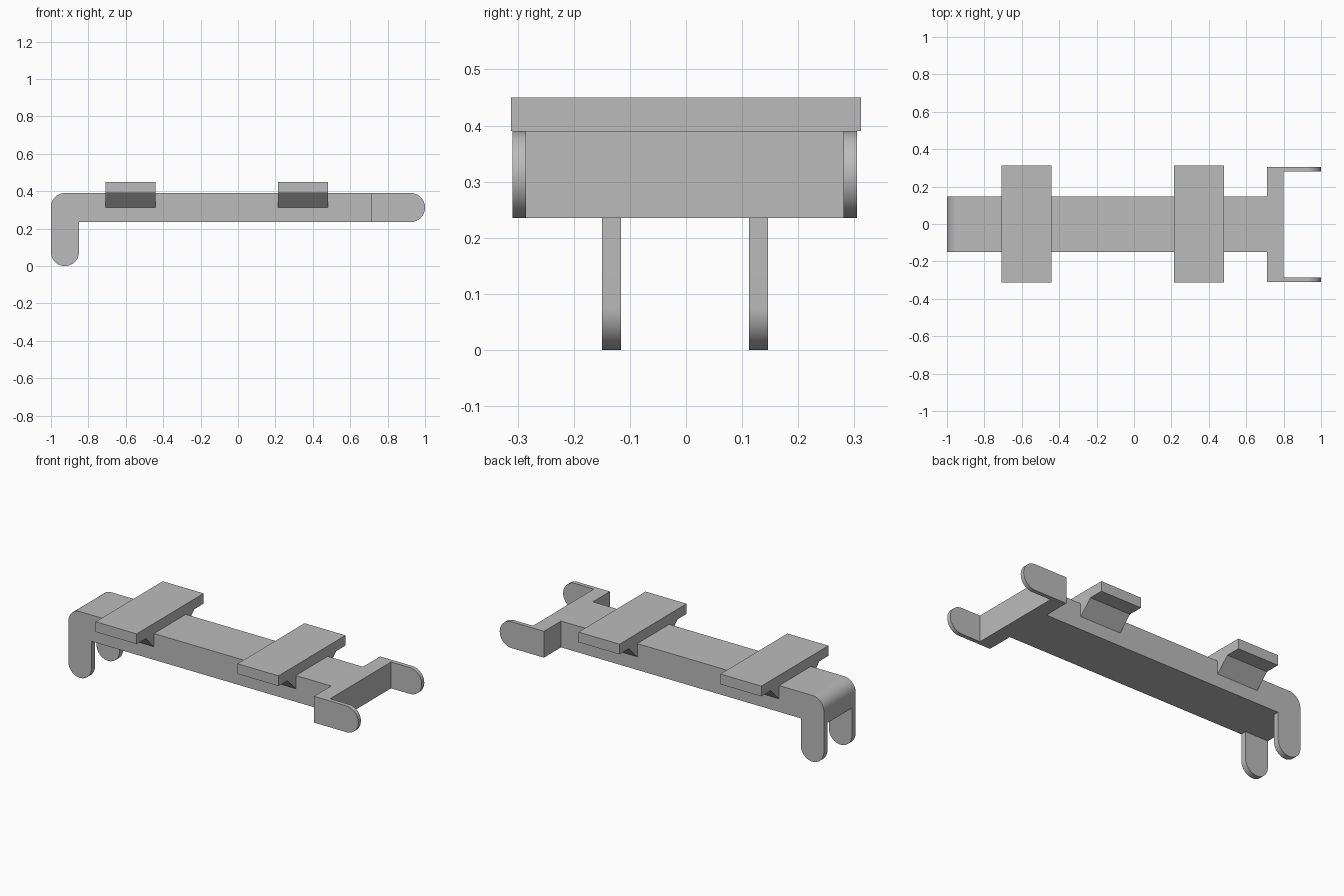
import bpy
import bmesh
from math import cos, sin, pi, radians

default = bpy.data.objects.get("Cube")
if default:
    bpy.data.objects.remove(default, do_unlink=True)

grey = bpy.data.materials.new("plain grey")
grey.use_nodes = True
colour = (0.5, 0.5, 0.5, 1)
grey.diffuse_color = colour
grey.node_tree.nodes["Principled BSDF"].inputs["Base Color"].default_value = colour


def arc(cx, cz, r, start, end, steps=16):
    """Points on an arc, angles in degrees."""
    angles = [radians(start + (end - start) * i / steps) for i in range(steps + 1)]
    return [(cx + r * cos(a), cz + r * sin(a)) for a in angles]


def prism(name, outline, low, high, axis="y"):
    """Extrude an outline along y (outline in x, z) or x (outline in y, z)."""
    bm = bmesh.new()
    place = (lambda p: (p[0], low, p[1])) if axis == "y" else (lambda p: (low, p[0], p[1]))
    face = bm.faces.new([bm.verts.new(place(p)) for p in outline])
    moved = bmesh.ops.extrude_face_region(bm, geom=[face])["geom"]
    shift = (0, high - low, 0) if axis == "y" else (high - low, 0, 0)
    bmesh.ops.translate(bm, vec=shift, verts=[v for v in moved if isinstance(v, bmesh.types.BMVert)])
    bmesh.ops.recalc_face_normals(bm, faces=bm.faces)
    mesh = bpy.data.meshes.new(name)
    bm.to_mesh(mesh)
    bm.free()
    mesh.materials.append(grey)
    obj = bpy.data.objects.new(name, mesh)
    bpy.context.collection.objects.link(obj)
    return obj


def rectangle(x1, x2, z1, z2):
    return [(x1, z1), (x2, z1), (x2, z2), (x1, z2)]


def combine(target, other, operation):
    """Apply a boolean and remove the helper."""
    other.hide_render = True
    mod = target.modifiers.new(operation.title(), "BOOLEAN")
    mod.operation, mod.object, mod.solver = operation, other, "EXACT"
    bpy.ops.object.select_all(action="DESELECT")
    target.select_set(True)
    bpy.context.view_layer.objects.active = target
    bpy.ops.object.modifier_apply(modifier=mod.name)
    bpy.data.objects.remove(other, do_unlink=True)


MID = -0.002              # sideways centre of the beam
BOTTOM, TOP = 0.235, 0.39
R = (TOP - BOTTOM) / 2
LEG = 0.075               # leg tip radius

# Beam with a rounded corner that turns down into two legs
beam_outline = (arc(-1 + LEG, TOP - LEG, LEG, 90, 180)
                + arc(-1 + LEG, LEG, LEG, 180, 360, 32)
                + [(-1 + 2 * LEG, BOTTOM), (0.75, BOTTOM), (0.75, TOP)])
beam = prism("beam", beam_outline, MID - 0.148, MID + 0.148)
gap = prism("leg_gap_cutter", rectangle(-1.2, -0.8, -0.2, BOTTOM), MID - 0.114, MID + 0.114)
combine(beam, gap, "DIFFERENCE")

# Fork with two round-ended prongs
fork_outline = [(0.712, TOP), (0.712, BOTTOM)] + arc(1 - R, BOTTOM + R, R, -90, 90, 32)
fork = prism("fork", fork_outline, MID - 0.307, MID + 0.307)
slot = prism("fork_slot_cutter", rectangle(0.8, 1.2, 0.1, 0.6), MID - 0.283, MID + 0.283)
combine(fork, slot, "DIFFERENCE")
combine(beam, fork, "UNION")

# Cross plates, each on a pair of sloping braces
for label, x in (("rear", -0.709), ("fore", 0.215)):
    prism(label + "_cross_plate", rectangle(-0.312, 0.312, TOP, 0.45), x, x + 0.267, "x")
    for side, s in (("left", 1), ("right", -1)):
        wall = MID + s * 0.148
        prism(label + "_brace_" + side,
              [(wall, TOP), (wall, 0.312), (wall + s * 0.078, TOP)], x, x + 0.267, "x")

# Smooth the rounded ends, keep the edges sharp
bpy.ops.object.select_all(action="DESELECT")
beam.select_set(True)
bpy.context.view_layer.objects.active = beam
bpy.ops.object.shade_smooth_by_angle(angle=radians(30))
